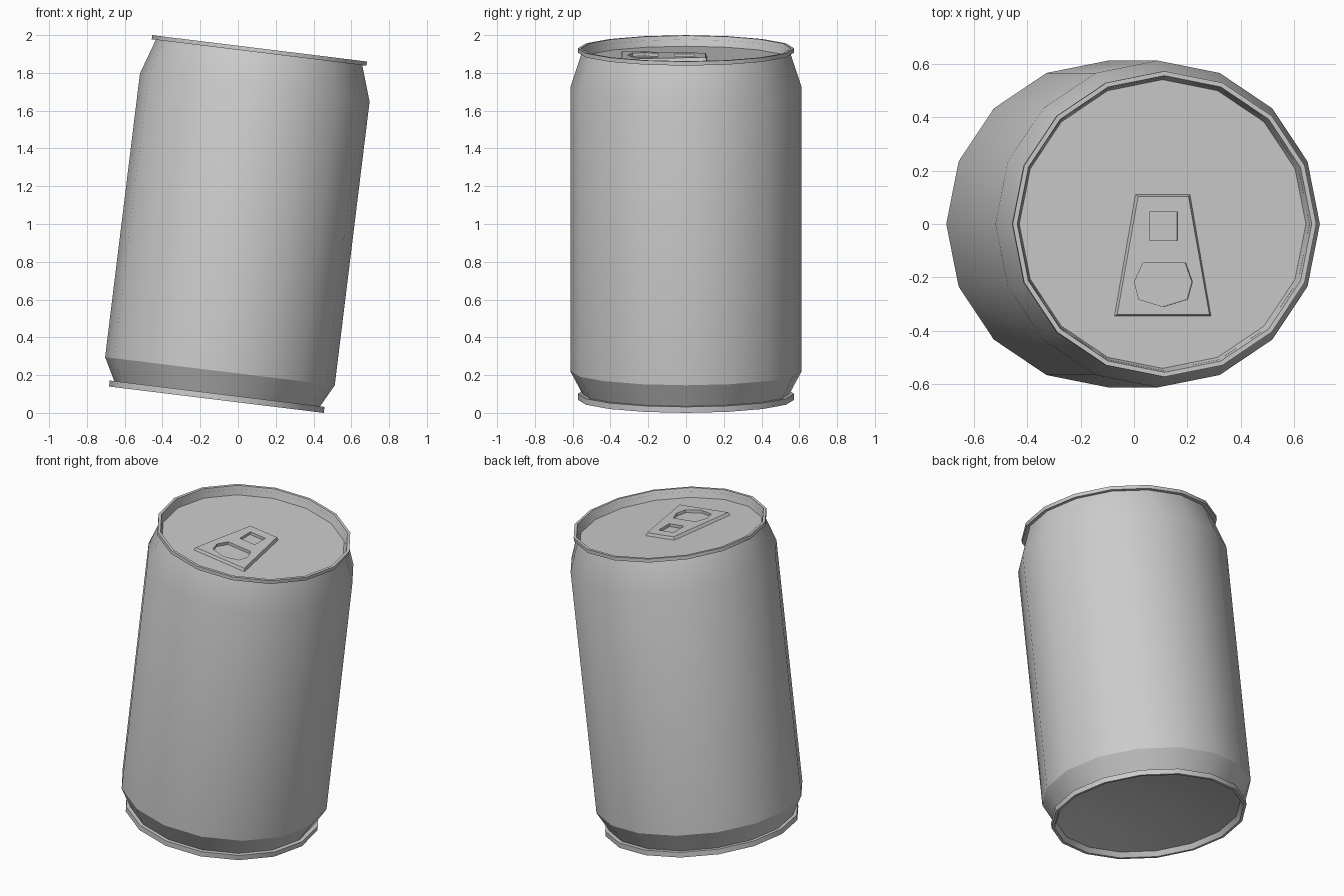
import bpy, bmesh, math
from mathutils import Matrix

if "Cube" in bpy.data.objects:
    bpy.data.objects.remove(bpy.data.objects["Cube"])

SIDES = 16
TILT = math.radians(7)
H = 1.874          # can length along its own axis
R = 0.573          # rim radius
# the can leans towards +x, resting on the edge of its bottom rim
LEAN = (Matrix.Translation((-H / 2 * math.sin(TILT), 0, R * math.sin(TILT)))
        @ Matrix.Rotation(TILT, 4, 'Y'))


def finish(name, bm, angle):
    bmesh.ops.recalc_face_normals(bm, faces=bm.faces)
    me = bpy.data.meshes.new(name)
    bm.to_mesh(me)
    bm.free()
    ob = bpy.data.objects.new(name, me)
    bpy.context.collection.objects.link(ob)
    ob.matrix_world = LEAN
    bpy.ops.object.select_all(action='DESELECT')
    ob.select_set(True)
    bpy.context.view_layer.objects.active = ob
    bpy.ops.object.shade_smooth_by_angle(angle=math.radians(angle))
    return ob


def lathe(name, profile, angle=25):
    """Revolve (radius, height) points; radius 0 closes to a point."""
    bm = bmesh.new()
    rings = []
    for r, z in profile:
        if r == 0:
            rings.append([bm.verts.new((0, 0, z))] * SIDES)
        else:
            rings.append([bm.verts.new((r * math.cos(a), r * math.sin(a), z))
                          for a in (2 * math.pi * i / SIDES for i in range(SIDES))])
    for lo, hi in zip(rings, rings[1:]):
        for i in range(SIDES):
            j = (i + 1) % SIDES
            quad = [lo[i], lo[j], hi[j], hi[i]]
            bm.faces.new(list(dict.fromkeys(quad)))
    return finish(name, bm, angle)


# side wall with tapered shoulders
lathe("can_wall", [(0.548, 0.03), (0.6125, 0.152), (0.6125, 1.665), (0.55, H - 0.02)])

# top rim with the recessed flat lid
lathe("top_rim_and_lid", [(0.55, H - 0.022), (R, H - 0.022), (R, H), (0.556, H),
                          (0.541, H - 0.055), (0, H - 0.055)])

# bottom rim with the domed base
lathe("bottom_rim_and_base", [(0.548, 0.032), (R, 0.032), (R, 0), (0.556, 0),
                              (0.54, 0.03), (0.38, 0.07), (0.2, 0.095), (0, 0.1)])

# pull tab: tapered plate with a square hole and a finger hole
OUTER = [(-0.103, 0.11), (0.103, 0.11), (0.182, -0.345), (-0.182, -0.345)]
HOLES = [
    [(-0.053, 0.045), (0.054, 0.045), (0.054, -0.062), (-0.053, -0.062)],
    [(-0.109, -0.217), (-0.077, -0.147), (0.085, -0.147), (0.11, -0.217),
     (0.092, -0.282), (0, -0.31), (-0.092, -0.282)],
]
LID_Z, THICK = H - 0.055, 0.018
bm = bmesh.new()
edges = []
for loop in [OUTER] + HOLES:
    vs = [bm.verts.new((x, y, LID_Z + 0.001)) for x, y in loop]
    edges += [bm.edges.new((vs[i - 1], vs[i])) for i in range(len(vs))]
bmesh.ops.triangle_fill(bm, edges=edges, use_beauty=True, use_dissolve=False)
ext = bmesh.ops.extrude_face_region(bm, geom=bm.faces[:], use_keep_orig=True)
for v in [g for g in ext["geom"] if isinstance(g, bmesh.types.BMVert)]:
    v.co.z += THICK
    if v.co.y > 0.1 or v.co.y < -0.34:      # chamfer the outer edge
        v.co.x -= math.copysign(0.008, v.co.x)
        v.co.y -= math.copysign(0.006, v.co.y)
finish("pull_tab", bm, 25)
